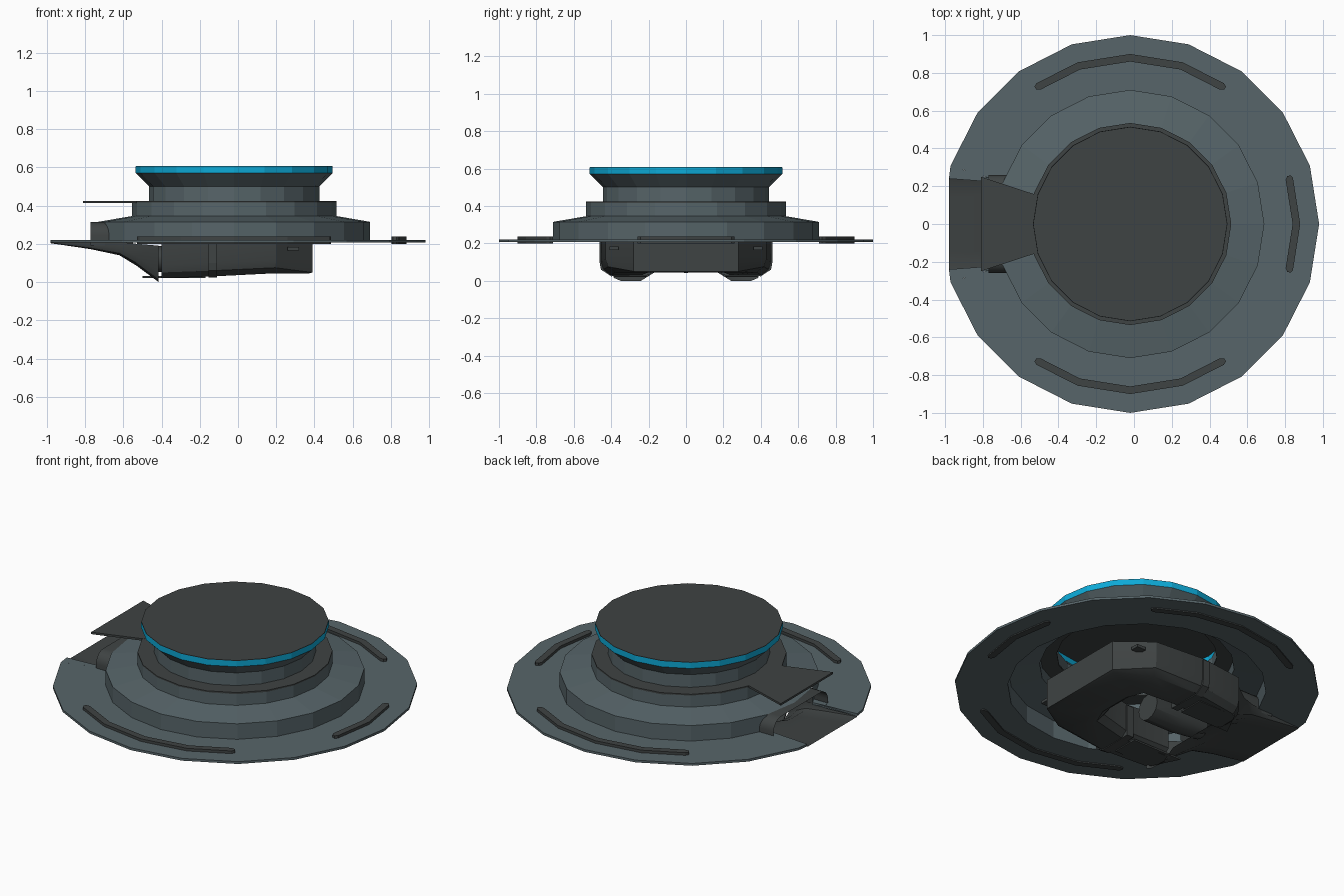
import bpy, bmesh, math
from mathutils import Vector

if "Cube" in bpy.data.objects:
    bpy.data.objects.remove(bpy.data.objects["Cube"])

CX, N = -0.02, 20            # axis of the round parts, number of sides


def material(name, rgb):
    m = bpy.data.materials.new(name)
    m.diffuse_color = (*rgb, 1)
    m.use_nodes = True
    m.node_tree.nodes["Principled BSDF"].inputs["Base Color"].default_value = m.diffuse_color
    return m


SLATE = material("slate_grey", (0.095, 0.130, 0.142))
DARK = material("dark_grey", (0.049, 0.056, 0.056))
BLUE = material("bright_blue", (0.004, 0.40, 0.68))


def finish(bm, name, mat, smooth=False):
    bmesh.ops.remove_doubles(bm, verts=bm.verts, dist=1e-5)
    bmesh.ops.recalc_face_normals(bm, faces=bm.faces)
    me = bpy.data.meshes.new(name)
    bm.to_mesh(me)
    bm.free()
    me.materials.append(mat)
    ob = bpy.data.objects.new(name, me)
    bpy.context.collection.objects.link(ob)
    if smooth:
        bpy.context.view_layer.objects.active = ob
        ob.select_set(True)
        bpy.ops.object.shade_smooth_by_angle(angle=math.radians(30))
        ob.select_set(False)
    return ob


def loft(name, rings, mat, closed=True, loop=False, caps=False, smooth=False):
    """Bridge successive rings of points; closed = ring closes, loop = path closes."""
    bm = bmesh.new()
    vs = [[bm.verts.new(p) for p in r] for r in rings]
    n = len(rings[0])
    for i in range(len(vs) - (0 if loop else 1)):
        a, b = vs[i], vs[(i + 1) % len(vs)]
        for j in range(n if closed else n - 1):
            k = (j + 1) % n
            bm.faces.new((a[j], a[k], b[k], b[j]))
    if caps:
        bm.faces.new(vs[0])
        bm.faces.new(vs[-1])
    return finish(bm, name, mat, smooth)


def polar(r, i, z):
    a = 2 * math.pi * i / N
    return (CX + r * math.cos(a), r * math.sin(a), z)


def revolve(name, profile, mat, first=0, last=N, closed=False):
    steps = range(first, last if last - first == N else last + 1)
    rings = [[polar(r, i, z) for r, z in profile] for i in steps]
    return loft(name, rings, mat, closed=closed, loop=last - first == N)


def prism(name, pts, z0, z1, mat):
    return loft(name, [[(x, y, z) for x, y in pts] for z in (z0, z1)], mat, caps=True)


# Wide flange and lower ring, open at the intake on the left (two segments)
revolve("flange", [(0.71, 0.207), (1.0, 0.207), (1.0, 0.221), (0.71, 0.221)],
        SLATE, -9, 9, closed=True)
revolve("lower_ring_wall", [(0.71, 0.207), (0.71, 0.315)], SLATE, -9, 9)
for s in (1, -1):
    prism("flange_corner", [(-0.971, 0.309 * s), (-0.98, 0.24 * s),
                            (-0.68, 0.24 * s), (-0.695, 0.219 * s)], 0.207, 0.221, SLATE)

# Stepped shell above the ring
revolve("stepped_shell", [(0.71, 0.315), (0.535, 0.345), (0.535, 0.415)], SLATE)
revolve("neck", [(0.445, 0.42), (0.445, 0.5), (0.515, 0.57)], SLATE)
revolve("blue_band", [(0.515, 0.57), (0.515, 0.605)], BLUE)
prism("top_cap", [polar(0.514, i, 0)[:2] for i in range(N)], 0.602, 0.607, DARK)

# Dark shoulder plate with its flared tab
revolve("shoulder_plate", [(0.535, 0.413), (0.535, 0.423), (0.44, 0.423), (0.44, 0.413)],
        DARK, closed=True)
prism("tab", [(-0.81, 0.25), (-0.81, -0.25), (-0.52, -0.155), (-0.52, 0.155)],
      0.412, 0.424, DARK)


# Raised bars on the flange, following its facets with tapered rounded tips
def bar(name, steps):
    w = 0.02
    rings = []
    for k, i in enumerate(steps):
        r = 0.88
        if i != int(i):              # tips sit on the straight facet
            r *= math.cos(math.pi / N) / math.cos(2 * math.pi / N * (abs(i) % 1 - 0.5))
        ww = w * (0.45 if k in (0, len(steps) - 1) else 1)
        rings.append([polar(r + d, i, z) for d, z in
                      ((-ww, 0.2), (ww, 0.2), (ww, 0.237), (-ww, 0.237))])
    loft(name, rings, DARK, caps=True)


bar("back_bar", [3.06, 3.13, 4, 5, 6, 6.87, 6.94])
bar("front_bar", [-3.06, -3.13, -4, -5, -6, -6.87, -6.94])
bar("right_bar", [-0.94, -0.88, 0, 0.88, 0.94])

# Rounded hood over the intake
arc = [(0.26 - 0.07 * (1 - math.cos(t)), 0.245 + 0.068 * math.sin(t))
       for t in [math.pi / 2 * k / 5 for k in range(6)]]
hood = [(0.26, 0.19)] + arc
hood = hood + [(-y, z) for y, z in reversed(hood)]
loft("intake_hood", [[(x, y, z) for y, z in hood] for x in (-0.77, -0.55)],
     DARK, closed=False, smooth=True)


# Sloping intake channel that splits into two feet: x, half width, top, foot, middle
def channel_ring(x, h, zt, zf, zm):
    c = min(0.05, (zt - zf) * 0.5)
    half = [(h, zt), (h, zf + c), (h - 0.3 * c, zf + 0.3 * c), (h - c, zf),
            (h * 0.6, zf), (h * 0.4, zm)]
    return [(x, y, z) for y, z in half] + [(x, -y, z) for y, z in reversed(half)]


channel = [(-0.98, 0.24, 0.218, 0.203, 0.203), (-0.77, 0.25, 0.21, 0.172, 0.172),
           (-0.62, 0.27, 0.21, 0.14, 0.14), (-0.53, 0.31, 0.2, 0.085, 0.1),
           (-0.415, 0.40, 0.19, 0.0, 0.05)]
loft("intake_channel", [channel_ring(*c) for c in channel], DARK, closed=False, smooth=True)


# U-shaped manifold under the flange: inner point, outer point, underside height
def duct_ring(inner, outer, zb, zt=0.23):
    a, b = Vector(inner), Vector(outer)
    return [tuple(a.lerp(b, t)) + (z,) for t, z in
            ((0, zt), (0, zb + 0.03), (0.15, zb), (0.8, zb), (0.95, zb + 0.03),
             (1, zb + 0.07), (1, zt))]


half = [((-0.40, 0.18), (-0.40, 0.42), 0.02), ((-0.12, 0.2), (-0.12, 0.455), 0.03),
        ((0.08, 0.16), (0.2, 0.43), 0.045)]
arms = [duct_ring(*h) for h in half]
arms += [[(0.1, 0.08, 0.23), (0.1, 0.08, 0.075), (0.14, 0.1, 0.045), (0.37, 0.27, 0.045),
          (0.39, 0.28, 0.05), (0.39, 0.28, 0.1), (0.39, 0.28, 0.23)]]
arms += [[(x, -y, z) for x, y, z in r] for r in reversed(arms)]
loft("manifold", arms, DARK, caps=True, smooth=True)

# Clamp bands, small bolts and bottom plates on each arm
for s in (1, -1):
    band = [[(x, y * s, z) for y, z in ((0.19, 0.22), (0.19, 0.03), (0.4, 0.024),
                                        (0.455, 0.06), (0.462, 0.1), (0.462, 0.22))]
            for x in (-0.155, -0.11)]
    loft("clamp_band", band, DARK, caps=True)
    prism("bolt", [(0.26, 0.36 * s), (0.32, 0.36 * s), (0.32, 0.41 * s), (0.26, 0.41 * s)],
          0.165, 0.182, DARK)
    prism("bottom_plate", [(-0.5, 0.2 * s), (-0.42, 0.36 * s), (-0.17, 0.36 * s),
                           (-0.17, 0.2 * s)], 0.022, 0.032, DARK)

# Tapered centre pipe between the arms
loft("centre_pipe", [[(x, r * math.cos(a), 0.12 + r * math.sin(a))
                      for a in [2 * math.pi * k / 12 for k in range(12)]]
                     for x, r in ((-0.48, 0.06), (-0.3, 0.08), (-0.1, 0.08))],
     DARK, caps=True, smooth=True)
